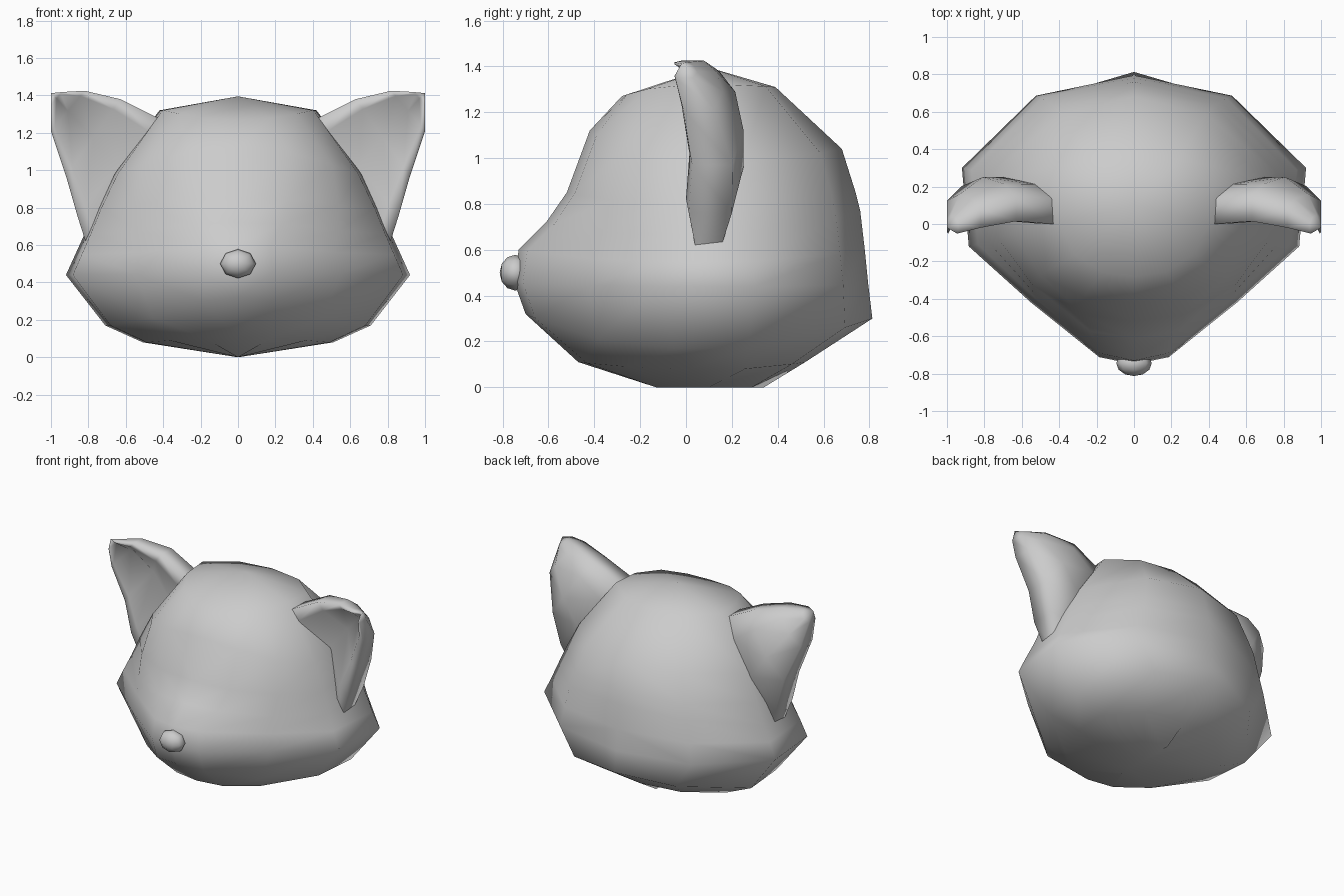
import bpy, bmesh
from math import pi
from mathutils import Vector

if "Cube" in bpy.data.objects:
    bpy.data.objects.remove(bpy.data.objects["Cube"])


def finish(bm, name):
    """Clean up one half, mirror it across x and shade it smooth."""
    bmesh.ops.remove_doubles(bm, verts=bm.verts, dist=0.002)
    bmesh.ops.recalc_face_normals(bm, faces=bm.faces)
    mesh = bpy.data.meshes.new(name)
    bm.to_mesh(mesh)
    bm.free()
    for p in mesh.polygons:
        p.use_smooth = True
    ob = bpy.data.objects.new(name, mesh)
    bpy.context.collection.objects.link(ob)
    mod = ob.modifiers.new("Mirror", "MIRROR")
    mod.merge_threshold = 0.002
    return ob


def loft(bm, rows, closed):
    grid = [[bm.verts.new(p) for p in r] for r in rows]
    n = len(grid[0])
    for a, b in zip(grid, grid[1:]):
        for i in range(n if closed else n - 1):
            j = (i + 1) % n
            bm.faces.new((a[i], a[j], b[j], b[i]))
    return grid


# Head: horizontal half rings from chin to crown
# front (y, z), side (x, y, z), back (y, z), muzzle shape of the front (0 round)
rings = [
    ((-0.13, 0.00), (0.00, 0.10, 0.00), (0.34, 0.00), 0),
    ((-0.47, 0.11), (0.51, 0.14, 0.08), (0.52, 0.11), 0.2),
    ((-0.70, 0.32), (0.71, 0.11, 0.17), (0.813, 0.30), 0.7),
    ((-0.75, 0.46), (0.92, 0.09, 0.44), (0.795, 0.45), 1.0),
    ((-0.73, 0.60), (0.87, 0.09, 0.55), (0.78, 0.60), 1.0),
    ((-0.61, 0.72), (0.82, 0.10, 0.66), (0.76, 0.77), 0.6),
    ((-0.52, 0.85), (0.76, 0.10, 0.80), (0.74, 0.85), 0.25),
    ((-0.42, 1.12), (0.67, 0.10, 0.98), (0.68, 1.04), 0),
    ((-0.28, 1.27), (0.42, 0.10, 1.32), (0.39, 1.31), 0),
    ((0.10, 1.395), (0.00, 0.10, 1.395), (0.10, 1.395), 0),
]
round_front = [(0.42, 0.92), (0.78, 0.60)]
muzzle_front = [(0.21, 0.94), (0.62, 0.48)]
rows = []
for (fy, fz), (sx, sy, sz), (by, bz), k in rings:
    w = 0.21 * sx / 0.92
    y1, y2 = sy - w, sy + w
    row = [(0, fy, fz)]
    for r, m in zip(round_front, muzzle_front):
        u, v = Vector(r).lerp(Vector(m), k)
        row.append((0.96 * sx * u, y1 + (fy - y1) * v, sz + (fz - sz) * v * v))
    row += [(0.96 * sx, y1, sz), (sx, y2, sz)]
    row.append((0.57 * sx, y2 + (by - y2) * 0.78, sz + (bz - sz) * 0.7))
    row.append((0, by, bz))
    rows.append(row)
bm = bmesh.new()
loft(bm, rows, False)
finish(bm, "head")

# Ears: cupped cross-section swept from the head to the tip
cup = [(0, 0), (0, 0.55), (0.22, 0.85), (0.62, 1), (1, 0.8), (1, 0.05),
       (0.88, 0.0), (0.5, 0.55), (0.13, 0.0)]
# inner edge (x, z), outer edge (x, z), front y, depth
sections = [
    ((0.33, 1.13), (0.79, 0.54), 0.05, 0.10),
    ((0.43, 1.28), (0.86, 0.76), 0.0, 0.25),
    ((0.63, 1.38), (0.92, 0.97), 0.015, 0.235),
    ((0.82, 1.425), (1.0, 1.21), -0.02, 0.18),
    ((0.94, 1.418), (1.0, 1.35), -0.05, 0.10),
]
rows = []
for a, b, y, d in sections:
    a, b = Vector(a), Vector(b)
    row = []
    for s, v in cup:
        q = a.lerp(b, s)
        row.append((q.x, y + d * v, q.y))
    rows.append(row)
bm = bmesh.new()
grid = loft(bm, rows, True)
tip = bm.verts.new((1.0, -0.02, 1.412))
last = grid[-1]
for i in range(len(last)):
    bm.faces.new((last[i], last[(i + 1) % len(last)], tip))
finish(bm, "ears")

# Nose
bpy.ops.mesh.primitive_uv_sphere_add(segments=8, ring_count=6, radius=1,
                                     location=(0, -0.745, 0.50),
                                     rotation=(pi / 2, 0, 0))
nose = bpy.context.object
nose.name = "nose"
nose.scale = (0.095, 0.078, 0.068)
bpy.ops.object.shade_smooth()
